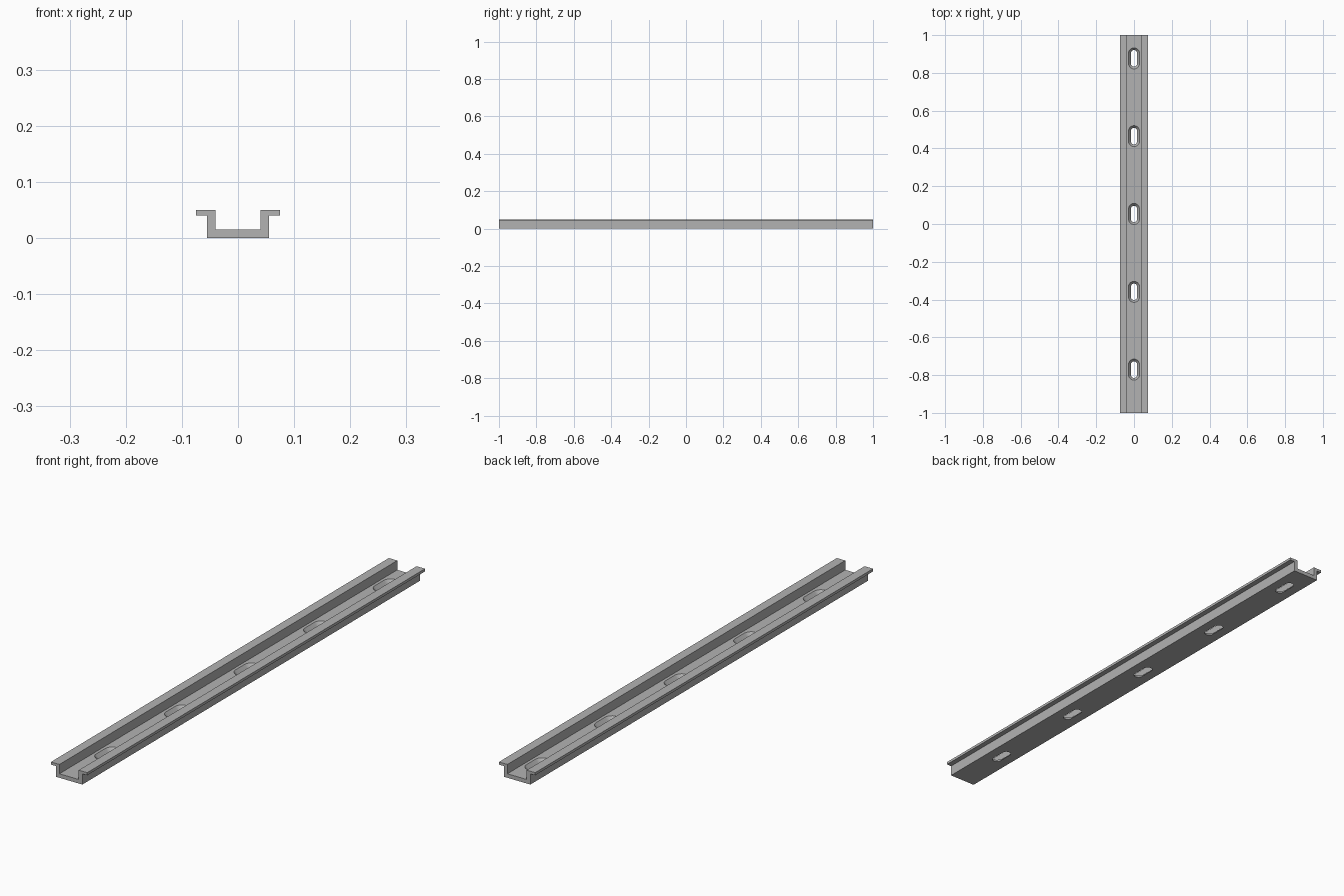
import bpy, bmesh, math

cube = bpy.data.objects.get("Cube")
if cube:
    bpy.data.objects.remove(cube, do_unlink=True)

steel = bpy.data.materials.new("grey steel")
GREY = (0.45, 0.45, 0.45, 1)
steel.diffuse_color = GREY
steel.use_nodes = True
steel.node_tree.nodes["Principled BSDF"].inputs["Base Color"].default_value = GREY


def loft(name, rings):
    """Closed solid skinned through matching rings of points."""
    bm = bmesh.new()
    loops = [[bm.verts.new(p) for p in ring] for ring in rings]
    for a, b in zip(loops, loops[1:]):
        for i in range(len(a)):
            j = (i + 1) % len(a)
            bm.faces.new((a[i], a[j], b[j], b[i]))
    bm.faces.new(loops[0])
    bm.faces.new(loops[-1])
    bmesh.ops.recalc_face_normals(bm, faces=bm.faces)
    mesh = bpy.data.meshes.new(name)
    bm.to_mesh(mesh)
    bm.free()
    mesh.materials.append(steel)
    obj = bpy.data.objects.new(name, mesh)
    bpy.context.collection.objects.link(obj)
    return obj


def slot_ring(radius, z, y, half=0.027, steps=12):
    """Stadium outline running along y."""
    ring = []
    for end in (1, -1):
        for i in range(steps + 1):
            a = math.pi * i / steps + (0 if end > 0 else math.pi)
            ring.append((radius * math.cos(a), y + end * half + radius * math.sin(a), z))
    return ring


# Hat-section rail: half profile mirrored, then extruded along y
half = [(0.055, 0), (0.055, 0.04), (0.075, 0.04), (0.075, 0.05), (0.04, 0.05), (0.04, 0.015)]
profile = half + [(-x, z) for x, z in reversed(half)]
rail = loft("mounting_rail", [[(x, y, z) for x, z in profile] for y in (-1, 1)])

# Countersunk slots through the floor
FLOOR, R_LOW, R_TOP, OVER = 0.015, 0.0165, 0.029, 0.006
slope = (R_TOP - R_LOW) / FLOOR
for k in range(5):
    y = 0.053 + (k - 2) * 0.412
    cutter = loft(f"slot_cutter_{k + 1}", [
        slot_ring(R_LOW, -OVER, y),
        slot_ring(R_LOW, 0.0, y),
        slot_ring(R_TOP + slope * OVER, FLOOR + OVER, y)])
    cutter.hide_render = True
    cutter.hide_set(True)
    cut = rail.modifiers.new(f"slot_{k + 1}", 'BOOLEAN')
    cut.operation = 'DIFFERENCE'
    cut.solver = 'EXACT'
    cut.object = cutter

# Bake the cuts, drop the cutters, smooth the slot ends
bpy.context.view_layer.objects.active = rail
rail.select_set(True)
for name in [m.name for m in rail.modifiers]:
    cutter = rail.modifiers[name].object
    bpy.ops.object.modifier_apply(modifier=name)
    bpy.data.objects.remove(cutter, do_unlink=True)
bpy.ops.object.shade_smooth_by_angle(angle=math.radians(30))
